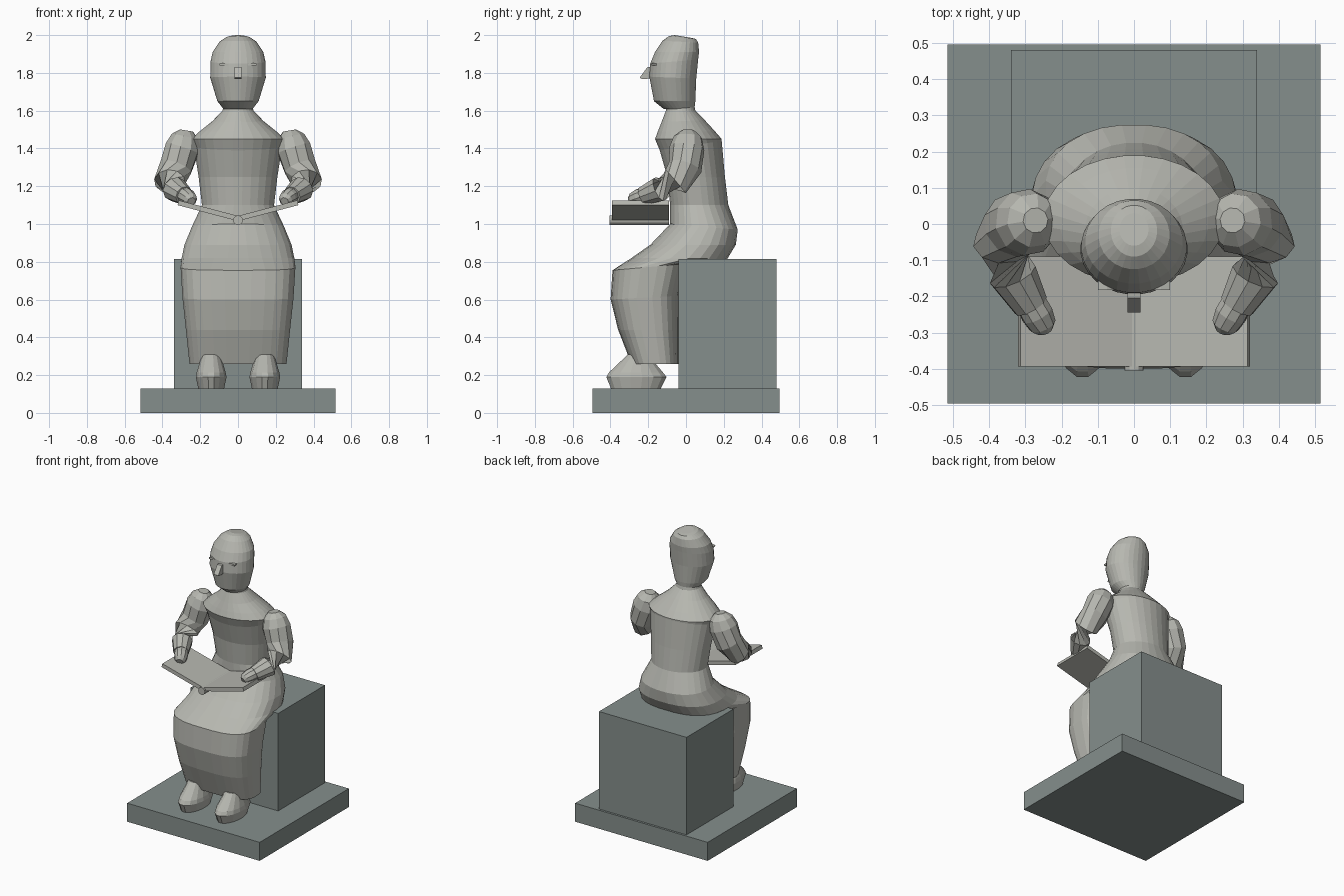
import bpy, bmesh, math
from mathutils import Vector


def material(name, rgb):
    m = bpy.data.materials.new(name)
    m.diffuse_color = (*rgb, 1)
    return m


PALE = material("pale stone", (0.47, 0.475, 0.435))
SLATE = material("slate grey", (0.235, 0.275, 0.265))


def finish(name, bm, mat):
    bmesh.ops.recalc_face_normals(bm, faces=bm.faces)
    me = bpy.data.meshes.new(name)
    bm.to_mesh(me)
    bm.free()
    me.materials.append(mat)
    ob = bpy.data.objects.new(name, me)
    bpy.context.collection.objects.link(ob)
    return ob


def bridge(name, rings, mat):
    """Skin a list of equal point rings and cap both ends."""
    bm = bmesh.new()
    vs = [[bm.verts.new(p) for p in r] for r in rings]
    n = len(vs[0])
    for a, b in zip(vs, vs[1:]):
        for i in range(n):
            j = (i + 1) % n
            bm.faces.new((a[i], a[j], b[j], b[i]))
    bm.faces.new(vs[0])
    bm.faces.new(vs[-1])
    return finish(name, bm, mat)


def loft(name, sections, mat=PALE, n=28, cx=0):
    """Sections: front y, front z, back y, back z, half width, roundness power."""
    rings = []
    for yf, zf, yb, zb, rx, p in sections:
        ring = []
        for i in range(n):
            a = 2 * math.pi * (i + 0.5) / n
            c = math.copysign(abs(math.cos(a)) ** (2 / p), math.cos(a))
            s = math.copysign(abs(math.sin(a)) ** (2 / p), math.sin(a))
            t = (s + 1) / 2
            ring.append((cx + rx * c, yf + (yb - yf) * t, zf + (zb - zf) * t))
        rings.append(ring)
    return bridge(name, rings, mat)


def tube(name, path, n=10):
    """Path: x, y, z, radius."""
    pts = [Vector(p[:3]) for p in path]
    rings = []
    for i, p in enumerate(pts):
        d = (pts[min(i + 1, len(pts) - 1)] - pts[max(i - 1, 0)]).normalized()
        u = d.cross(Vector((0, 1, 0.6))).normalized()
        v = d.cross(u)
        r = path[i][3]
        rings.append([p + r * (u * math.cos(2 * math.pi * k / n) + v * math.sin(2 * math.pi * k / n))
                      for k in range(n)])
    return bridge(name, rings, PALE)


def prism(name, profile, y0, y1, mat=PALE):
    """Extrude an xz profile along y."""
    return bridge(name, [[(x, y, z) for x, z in profile] for y in (y0, y1)], mat)


def box(name, x0, x1, y0, y1, z0, z1, mat):
    return prism(name, [(x0, z0), (x1, z0), (x1, z1), (x0, z1)], y0, y1, mat)


# Plinth and seat
box("plinth", -0.515, 0.515, -0.495, 0.495, 0, 0.13, SLATE)
box("seat_block", -0.34, 0.34, -0.04, 0.48, 0.13, 0.815, SLATE)

# Head with a slightly sloped crown
loft("head", [
    (-0.12, 1.61, 0.045, 1.61, 0.078, 2),
    (-0.17, 1.65, 0.05, 1.65, 0.110, 2),
    (-0.195, 1.78, 0.055, 1.77, 0.148, 2),
    (-0.19, 1.85, 0.065, 1.87, 0.146, 2),
    (-0.165, 1.91, 0.07, 1.91, 0.135, 2),
    (-0.125, 1.97, 0.065, 1.96, 0.098, 2),
    (-0.09, 1.995, 0.052, 1.98, 0.064, 2),
    (-0.06, 2.0, 0.03, 1.985, 0.04, 2)])

# Neck, shoulders and chest
loft("torso", [
    (-0.105, 1.625, 0.045, 1.625, 0.075, 2),
    (-0.107, 1.60, 0.05, 1.60, 0.083, 2),
    (-0.13, 1.54, 0.10, 1.55, 0.135, 2),
    (-0.15, 1.49, 0.155, 1.49, 0.205, 2),
    (-0.165, 1.45, 0.19, 1.45, 0.25, 2),
    (-0.14, 1.39, 0.19, 1.44, 0.235, 2),
    (-0.10, 1.25, 0.207, 1.25, 0.21, 2),
    (-0.085, 1.10, 0.225, 1.10, 0.192, 2)])

# Robe over hips, lap and shins
loft("robe", [
    (-0.085, 1.10, 0.225, 1.10, 0.192, 2),
    (-0.085, 1.00, 0.275, 0.97, 0.245, 2.2),
    (-0.19, 0.89, 0.265, 0.89, 0.285, 2.4),
    (-0.29, 0.82, 0.22, 0.815, 0.30, 2.6),
    (-0.39, 0.755, 0.0, 0.79, 0.305, 3),
    (-0.40, 0.60, -0.04, 0.62, 0.295, 3),
    (-0.36, 0.44, -0.04, 0.44, 0.277, 3),
    (-0.29, 0.26, -0.04, 0.26, 0.258, 3)])

# Nose wedge
nose = [(-0.17, 1.835), (-0.205, 1.83), (-0.245, 1.775), (-0.235, 1.768), (-0.17, 1.77)]
bridge("nose", [[(x, y, z) for y, z in nose] for x in (-0.018, 0.018)], PALE)

# Book spine
prism("book_spine", [(0.026 * math.cos(math.pi * k / 6), 1.02 + 0.026 * math.sin(math.pi * k / 6))
                     for k in range(12)], -0.405, -0.09)

# Paired parts
for side, s in (("right", 1), ("left", -1)):
    tube(side + "_arm", [(s * x, y, z, r) for x, y, z, r in (
        (0.272, 0.01, 1.495, 0.035), (0.278, 0.01, 1.46, 0.075),
        (0.295, 0.005, 1.40, 0.093), (0.33, -0.005, 1.30, 0.09),
        (0.362, -0.055, 1.225, 0.083), (0.335, -0.14, 1.185, 0.068),
        (0.285, -0.225, 1.15, 0.05))])
    tube(side + "_hand", [(s * x, y, z, r) for x, y, z, r in (
        (0.295, -0.20, 1.16, 0.043), (0.267, -0.25, 1.142, 0.045),
        (0.252, -0.28, 1.128, 0.038), (0.246, -0.296, 1.12, 0.022))])
    prism(side + "_book_page", [(0, 1.015), (s * 0.32, 1.10), (s * 0.313, 1.125), (0, 1.043)],
          -0.393, -0.09)
    # Eyelid slits, set into the face
    eye = [(s * 0.05, 1.846), (s * 0.075, 1.853), (s * 0.10, 1.848), (s * 0.098, 1.838), (s * 0.055, 1.838)]
    prism(side + "_eye", eye, -0.182, -0.12)
    loft(side + "_shoe", [
        (-0.40, 0.13, -0.13, 0.13, 0.07, 2),
        (-0.425, 0.19, -0.10, 0.19, 0.083, 2),
        (-0.41, 0.215, -0.12, 0.215, 0.078, 2),
        (-0.31, 0.308, -0.20, 0.308, 0.05, 2)], n=16, cx=s * 0.142)
